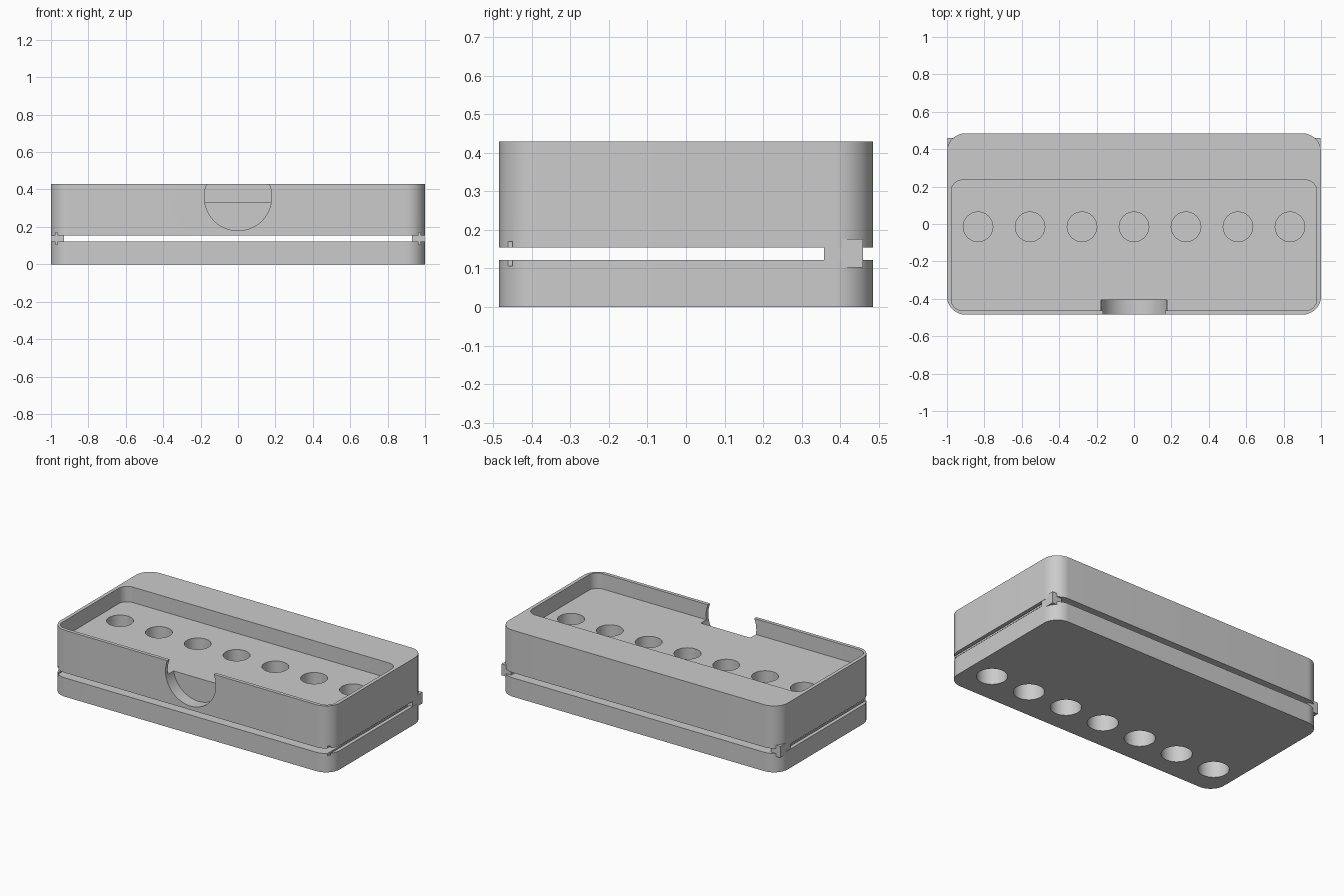
import bpy, bmesh, math

if "Cube" in bpy.data.objects:
    bpy.data.objects.remove(bpy.data.objects["Cube"])

grey = bpy.data.materials.new("plain grey")
grey.diffuse_color = (0.6, 0.6, 0.6, 1)
grey.use_nodes = True
grey.node_tree.nodes["Principled BSDF"].inputs["Base Color"].default_value = grey.diffuse_color


def rounded_rect(x0, x1, y0, y1, r, n=16):
    pts = []
    corners = [(x1 - r, y1 - r), (x0 + r, y1 - r), (x0 + r, y0 + r), (x1 - r, y0 + r)]
    for q, (cx, cy) in enumerate(corners):
        for i in range(n + 1):
            a = math.pi / 2 * (q + i / n)
            pts.append((cx + r * math.cos(a), cy + r * math.sin(a)))
    return pts


def circle(cx, cy, r, n=64):
    return [(cx + r * math.cos(2 * math.pi * i / n),
             cy + r * math.sin(2 * math.pi * i / n)) for i in range(n)]


def prism(name, pts, lo, hi, axis="Z"):
    """Extrude a profile: XY along z, or XZ along y."""
    bm = bmesh.new()
    place = (lambda u, v, w: (u, v, w)) if axis == "Z" else (lambda u, v, w: (u, w, v))
    a = [bm.verts.new(place(u, v, lo)) for u, v in pts]
    b = [bm.verts.new(place(u, v, hi)) for u, v in pts]
    bm.faces.new(a)
    bm.faces.new(b)
    for i in range(len(pts)):
        j = (i + 1) % len(pts)
        bm.faces.new((a[i], a[j], b[j], b[i]))
    bmesh.ops.recalc_face_normals(bm, faces=bm.faces)
    me = bpy.data.meshes.new(name)
    bm.to_mesh(me)
    bm.free()
    me.materials.append(grey)
    ob = bpy.data.objects.new(name, me)
    bpy.context.collection.objects.link(ob)
    return ob


def activate(ob):
    bpy.ops.object.select_all(action="DESELECT")
    ob.select_set(True)
    bpy.context.view_layer.objects.active = ob


def carve(ob, cutters):
    for c in cutters:
        c.hide_render = True
        m = ob.modifiers.new("cut", "BOOLEAN")
        m.operation, m.solver, m.object = "DIFFERENCE", "EXACT", c
        activate(ob)
        bpy.ops.object.modifier_apply(modifier=m.name)
        bpy.data.objects.remove(c)


def smooth(ob):
    activate(ob)
    bpy.ops.object.shade_smooth_by_angle(angle=math.radians(30))


GAP_LO, GAP_HI, TOP, FLOOR = 0.122, 0.155, 0.43, 0.33
outline = rounded_rect(-1, 1, -0.485, 0.485, 0.1)
base = prism("base_plate", outline, 0, GAP_LO)
tray = prism("top_tray", outline, GAP_HI, TOP)


def hole_row(y, r, lo, hi):
    return [prism("hole_cutter", circle((i - 3) * 0.278, y, r), lo, hi) for i in range(7)]


def rail_grooves():
    return [prism("groove_cutter",
                  [(s * 0.97 - 0.006, 0.107), (s * 0.97 + 0.006, 0.107),
                   (s * 0.97 + 0.006, 0.17), (s * 0.97 - 0.006, 0.17)],
                  -0.6, 0.37, "Y") for s in (-1, 1)]


# Tray: recess, thumb notch, upper holes and rail grooves
recess = prism("recess_cutter", rounded_rect(-0.977, 0.977, -0.462, 0.235, 0.06), FLOOR, 0.6)
thumb = prism("thumb_cutter", circle(0, 0.36, 0.18, 96), -0.6, -0.405, "Y")
carve(tray, [recess, thumb] + hole_row(-0.015, 0.079, 0.05, 0.4) + rail_grooves())

# Base: lower holes, offset towards the front, and rail grooves
carve(base, hole_row(-0.28, 0.09, -0.1, 0.3) + rail_grooves())
smooth(tray)
smooth(base)

# Cross-shaped stops joining the two halves at the rear corners
for s, side in ((-1, "left"), (1, "right")):
    profile = [(0.93, GAP_LO), (0.965, GAP_LO), (0.965, 0.103), (0.998, 0.103),
               (0.998, 0.177), (0.965, 0.177), (0.965, GAP_HI), (0.93, GAP_HI)]
    prism(side + "_stop", [(s * x, z) for x, z in profile], 0.358, 0.46, "Y")
